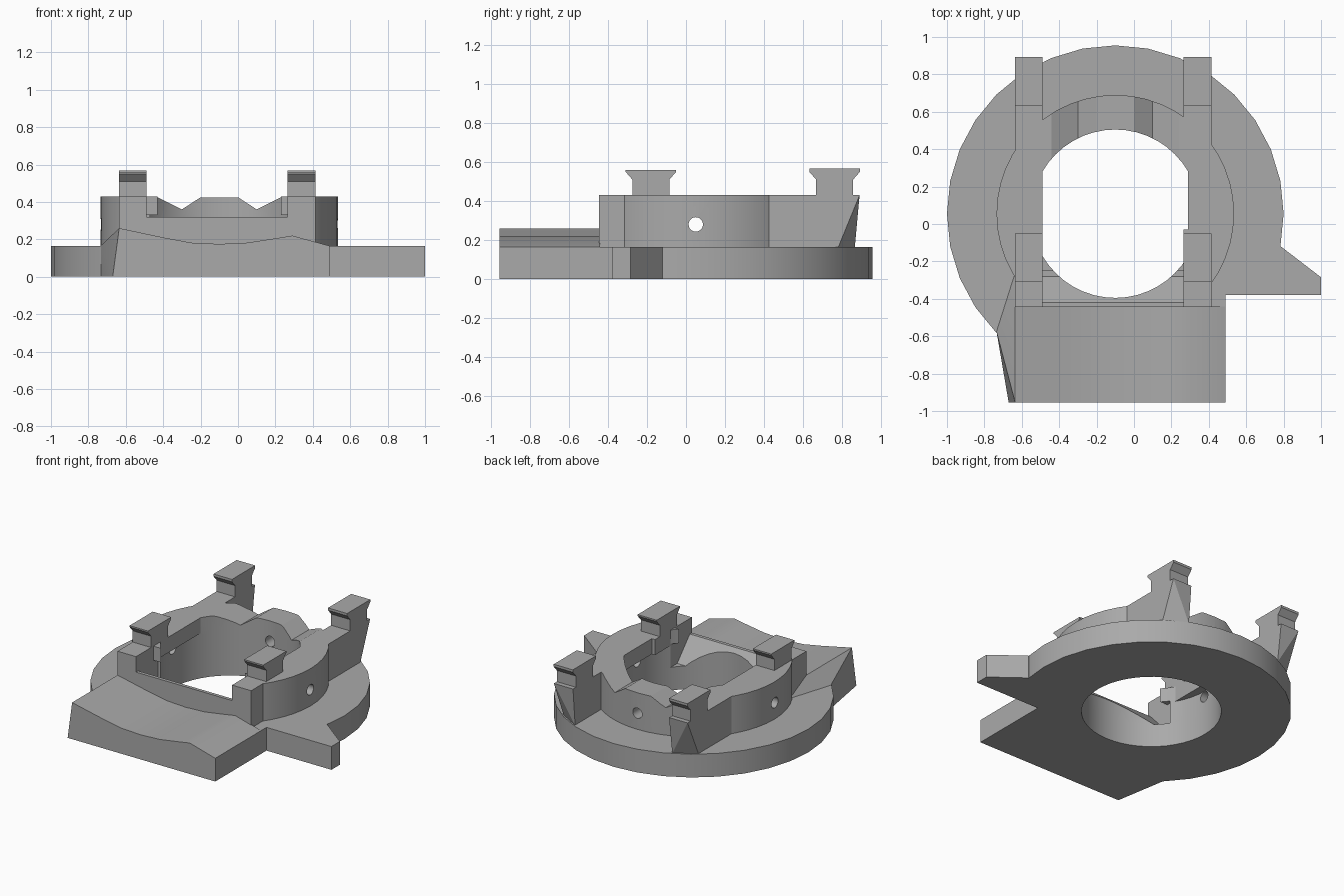
import bpy, bmesh, math

if "Cube" in bpy.data.objects:
    bpy.data.objects.remove(bpy.data.objects["Cube"], do_unlink=True)

CX, CY = -0.1, 0.055            # shared axis of the plate, collar and bore
PLATE, TOP, SILL = 0.165, 0.43, 0.32

grey = bpy.data.materials.new("plain grey")
grey.use_nodes = True
colour = (0.4, 0.4, 0.4, 1)
grey.diffuse_color = colour
grey.node_tree.nodes["Principled BSDF"].inputs["Base Color"].default_value = colour


def finish(name, bm, helper=False):
    bmesh.ops.recalc_face_normals(bm, faces=bm.faces)
    mesh = bpy.data.meshes.new(name)
    bm.to_mesh(mesh)
    bm.free()
    ob = bpy.data.objects.new(name, mesh)
    bpy.context.collection.objects.link(ob)
    mesh.materials.append(grey)
    ob.hide_render = helper
    return ob


def prism(name, profile, low, high, axis='z', helper=False):
    """Extrude a closed outline along one axis."""
    place = {'z': lambda a, b, t: (a, b, t),
             'y': lambda a, b, t: (a, t, b),
             'x': lambda a, b, t: (t, a, b)}[axis]
    bm = bmesh.new()
    lo = [bm.verts.new(place(a, b, low)) for a, b in profile]
    hi = [bm.verts.new(place(a, b, high)) for a, b in profile]
    bm.faces.new(lo)
    bm.faces.new(hi)
    n = len(lo)
    for i in range(n):
        j = (i + 1) % n
        bm.faces.new((lo[i], lo[j], hi[j], hi[i]))
    return finish(name, bm, helper)


def hull(name, points):
    bm = bmesh.new()
    bmesh.ops.convex_hull(bm, input=[bm.verts.new(p) for p in points])
    bmesh.ops.dissolve_limit(bm, angle_limit=0.01, verts=bm.verts, edges=bm.edges)
    return finish(name, bm)


def box(name, x, y, z, helper=False):
    return prism(name, [(x[0], y[0]), (x[1], y[0]), (x[1], y[1]), (x[0], y[1])], *z, helper=helper)


def circle(r, n, cx=CX, cy=CY):
    return [(cx + r * math.cos(math.tau * i / n), cy + r * math.sin(math.tau * i / n))
            for i in range(n)]


def cut(ob, *tools):
    bpy.context.view_layer.objects.active = ob
    for tool in tools:
        mod = ob.modifiers.new("cut", 'BOOLEAN')
        mod.operation, mod.solver, mod.object = 'DIFFERENCE', 'EXACT', tool
        bpy.ops.object.modifier_apply(modifier=mod.name)


# Cutters
post_x = {"right": (-0.635, -0.49), "left": (0.265, 0.415)}
inner = (-0.49, 0.265)
bore = prism("bore_cutter", circle(0.45, 48), -0.1, SILL, helper=True)
slot_outline = [(x, y) for x, y in circle(0.45, 48) if -0.49 < x < 0.29]
slot = prism("upper_bore_cutter", slot_outline, SILL - 0.01, 1, helper=True)
side_hole = prism("side_hole_cutter", circle(0.037, 20, 0.05, 0.28), -1, 1, 'x', True)
rear_hole = prism("rear_hole_cutter", circle(0.037, 20, CX, 0.28), 0.3, 1, 'y', True)
front_trim = box("front_trim_cutter", (-1, 1), (-1, -0.445), (0, 1), True)
notch = box("front_notch_cutter", inner, (-1, -0.25), (SILL, 1), True)
corner = box("plate_corner_cutter", (0.49, 1), (-1, -0.38), (-1, 1), True)
bevel = prism("sill_slope_cutter", [(-0.43, 0.33), (-0.2, 0.33), (-0.2, PLATE), (-0.28, PLATE)],
              *inner, 'x', True)
saddle = prism("rear_saddle_cutter",
               [(-0.44, TOP), (-0.38, 0.4), (-0.3, 0.36), (-0.2, 0.425), (0, 0.425),
                (0.1, 0.36), (0.18, 0.4), (0.24, TOP), (0.24, 0.6), (-0.44, 0.6)],
               0.3, 0.8, 'y', True)
cutters = [bore, slot, side_hole, rear_hole, front_trim, notch, corner, bevel, saddle]

# Round base plate with the side tab
plate = prism("base_plate", circle(0.9, 32), 0, PLATE)
cut(plate, bore, corner)
tab = prism("side_tab", [(0.45, -0.38), (1, -0.38), (1, -0.285), (0.785, -0.12), (0.45, -0.12)],
            0, PLATE)

# Front deck with a dished top, and its sloping flank
deck = prism("front_deck",
             [(-0.635, 0), (0.49, 0), (0.49, PLATE), (0.29, 0.22), (0.2, 0.205), (0.05, 0.182),
              (-0.1, 0.175), (-0.25, 0.182), (-0.4, 0.21), (-0.635, 0.26)],
             -0.955, -0.44, 'y')
flank = hull("deck_flank", [(-0.735, -0.575, 0), (-0.735, -0.575, PLATE), (-0.67, -0.955, 0),
                            (-0.635, -0.955, 0), (-0.635, -0.955, 0.26), (-0.635, -0.445, 0.26),
                            (-0.635, -0.26, PLATE), (-0.635, -0.26, 0)])

# Collar around the bore, and the low sill across its front
collar = prism("collar", circle(0.635, 48), PLATE - 0.005, TOP)
cut(collar, bore, slot, front_trim, notch, bevel, saddle, side_hole, rear_hole)
sill = box("front_sill", inner, (-0.445, -0.25), (PLATE - 0.005, SILL))
cut(sill, bore, bevel)

parts = [plate, tab, deck, flank, collar, sill]

# Four posts, each with a flared clamp head
for side, (x0, x1) in post_x.items():
    front = box(side + "_front_post", (x0, x1), (-0.445, -0.03), (PLATE - 0.005, TOP))
    cut(front, bore, side_hole)
    foot = [(x, CY + math.sqrt(0.79 - (x - CX) ** 2)) for x in (x0, x1)]
    rear = hull(side + "_rear_post",
                [(x, 0.35, z) for x in (x0, x1) for z in (PLATE - 0.005, TOP)]
                + [(x, y, PLATE - 0.005) for x, y in foot]
                + [(x, 0.89, TOP) for x in (x0, x1)])
    cut(rear, bore)
    parts += [front, rear]
    for end, mid, top in (("front", -0.18, 0.56), ("rear", 0.762, 0.567)):
        half = [(0.095, TOP - 0.01), (0.095, 0.51), (0.13, 0.55), (0.13, top)]
        outline = [(mid + d, z) for d, z in half] + [(mid - d, z) for d, z in reversed(half)]
        parts.append(prism(f"{side}_{end}_clamp_head", outline, x0, x1, 'x'))

# Remove the cutters and smooth the round walls
for tool in cutters:
    bpy.data.objects.remove(tool, do_unlink=True)
bpy.context.view_layer.update()
bpy.ops.object.select_all(action='DESELECT')
for ob in parts:
    ob.select_set(True)
bpy.context.view_layer.objects.active = plate
bpy.ops.object.shade_smooth_by_angle(angle=math.radians(25))
